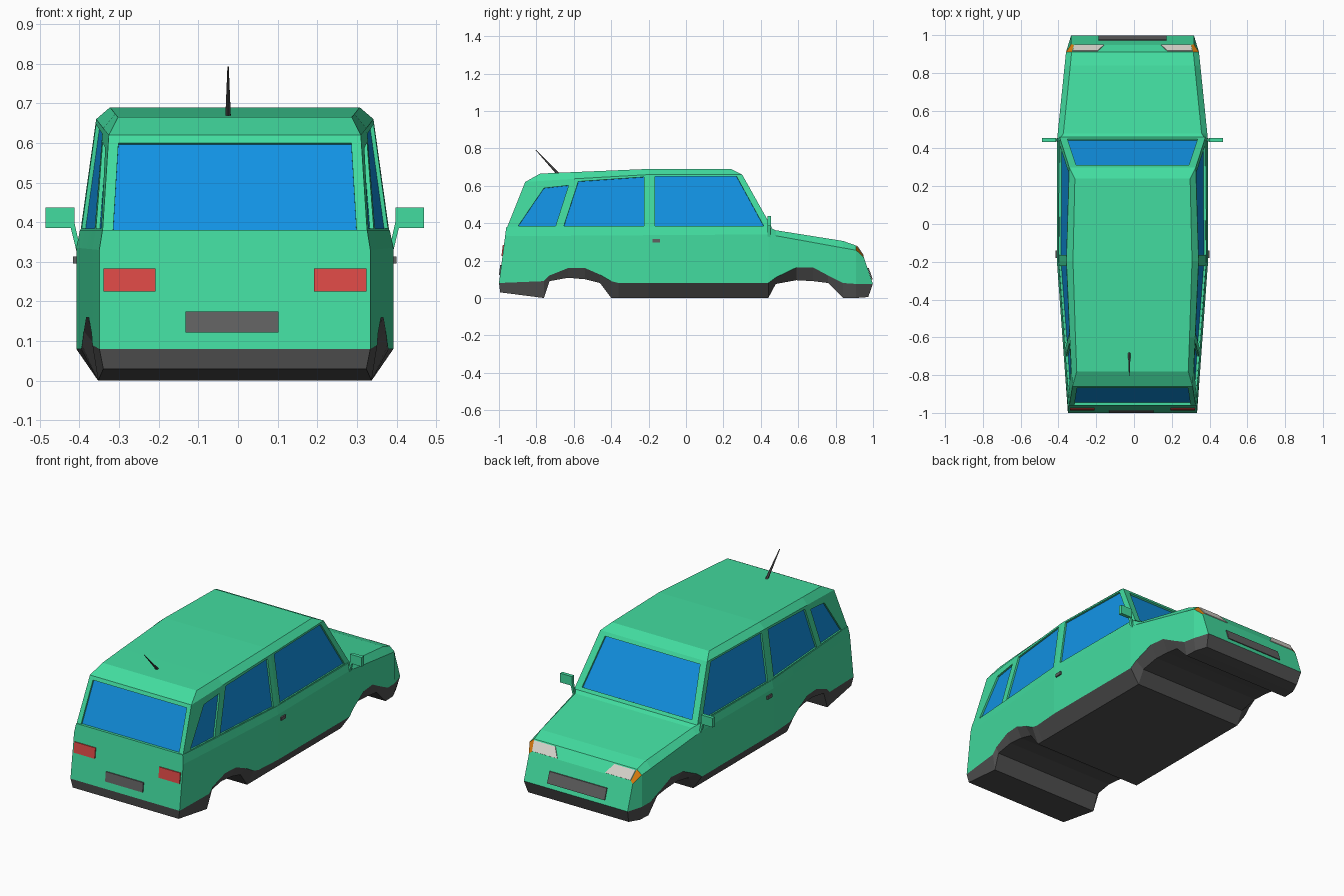
import bpy
import bmesh
from mathutils import Vector

cube = bpy.data.objects.get("Cube")
if cube:
    bpy.data.objects.remove(cube, do_unlink=True)

SHIFT = -0.008  # slight sideways offset of the whole shell


def material(name, r, g, b):
    m = bpy.data.materials.new(name)
    m.use_nodes = True
    m.diffuse_color = (r, g, b, 1)
    for node in m.node_tree.nodes:
        if node.type == "BSDF_PRINCIPLED":
            node.inputs["Base Color"].default_value = (r, g, b, 1)
    return m


GREEN = material("green paint", 0.055, 0.72, 0.35)
BLUE = material("blue glass", 0.006, 0.29, 0.78)
DARK = material("dark trim", 0.08, 0.08, 0.08)
GREY = material("grey plate", 0.12, 0.12, 0.12)
RED = material("red lamp", 0.7, 0.065, 0.06)
WHITE = material("white lamp", 0.7, 0.68, 0.62)
ORANGE = material("orange lamp", 0.7, 0.2, 0.004)


def finish(name, bm, mats):
    bmesh.ops.remove_doubles(bm, verts=bm.verts, dist=0.0005)
    bmesh.ops.recalc_face_normals(bm, faces=bm.faces)
    mesh = bpy.data.meshes.new(name)
    bm.to_mesh(mesh)
    bm.free()
    for m in mats:
        mesh.materials.append(m)
    ob = bpy.data.objects.new(name, mesh)
    ob.location.x = SHIFT
    bpy.context.collection.objects.link(ob)
    return ob


def face(bm, points, index=0):
    f = bm.faces.new([bm.verts.new(p) for p in points])
    f.material_index = index
    return f


def interp(table, y):
    for (a, fa), (b, fb) in zip(table, table[1:]):
        if y <= b:
            return fa + (fb - fa) * (y - a) / (b - a)
    return table[-1][1]


def prism(name, points, offset, mat):
    """Closed slab made from a polygon swept along a vector."""
    bm = bmesh.new()
    f = face(bm, points)
    top = bmesh.ops.extrude_face_region(bm, geom=[f])["geom"]
    bmesh.ops.translate(bm, vec=offset, verts=[v for v in top if isinstance(v, bmesh.types.BMVert)])
    return finish(name, bm, [mat])


# Lower body: lofted along y, with sill height and underside height per station
STATIONS = [(-1, .08, .03), (-.76, .09, 0), (-.73, .12, .09), (-.63, .16, .108),
            (-.54, .16, .1), (-.46, .125, .08), (-.4, .09, 0), (-.36, .08, 0),
            (-.2, .08, 0), (.44, .08, 0), (.48, .11, .075), (.59, .163, .095),
            (.68, .163, .09), (.76, .12, .08), (.84, .08, 0), (.91, .075, 0),
            (1, .075, .005)]
WIDTH = [(-1, .342), (-.2, .4), (.44, .4), (.91, .352), (1, .325)]
SHOULDER = [(-1, .33), (.44, .34), (.91, .255), (1, .215)]
TOP = [(-1, .38), (.44, .38), (.48, .362), (.87, .3), (.91, .28), (1, .225)]
TUCK = [(-1, .008), (.44, .01), (.48, .03), (.91, .03), (1, .015)]


def section(y, sill, under):
    w = interp(WIDTH, y)
    half = [(min(w - .01, .345), under), (w, sill), (w, interp(SHOULDER, y)),
            (w - interp(TUCK, y), interp(TOP, y))]
    slope = {-1: .13, 1: .35}.get(y, 0)  # both ends lean back
    return [(x, y * (1 - abs(z - .078) * slope), z) for x, z in half]


def flip(p):
    return (-p[0], p[1], p[2])


bm = bmesh.new()
rings = [section(*s) for s in STATIONS]
last = len(rings) - 2
for i, (a, b) in enumerate(zip(rings, rings[1:])):
    for side in (lambda p: p, flip):
        for j in range(3):
            lamp = i == last and j == 2
            face(bm, [side(p) for p in (a[j], b[j], b[j + 1], a[j + 1])],
                 1 if j == 0 else 2 if lamp else 0)
    for j in (0, 3):
        face(bm, [a[j], b[j], flip(b[j]), flip(a[j])], 1 if j == 0 else 0)
for ring in (rings[0], rings[-1]):
    for j in range(3):
        face(bm, [ring[j], ring[j + 1], flip(ring[j + 1]), flip(ring[j])], 1 if j == 0 else 0)
finish("lower_body", bm, [GREEN, DARK, ORANGE])

# Cabin: belt, roof edge and roof top rows, from the tail to the windscreen
BELT = [(.334, -.958, .375), (.353, -.675, .375), (.39, -.195, .375), (.386, .46, .375)]
EDGE = [(.318, -.86, .62), (.332, -.6, .637), (.35, -.195, .66), (.335, .3, .66)]
ROOF = [(.295, -.78, .665), (.302, -.6, .673), (.315, -.195, .69), (.305, .24, .69)]
# Window corners inside each side panel as (along, up) fractions
SIDE_WINDOWS = [[(.2, .035), (.91, .035), (.93, .87), (.44, .84)],
                [(.04, .035), (.94, .035), (.93, .96), (.07, .94)],
                [(.046, .035), (.94, .035), (.93, .965), (.06, .965)]]
REAR_WINDOW = [(.04, .015), (.96, .015), (.96, .92), (.04, .92)]
WINDSCREEN = [(.05, .06), (.95, .06), (.94, .93), (.06, .93)]


def window_panel(bm, corners, window):
    """Panel frame with a recessed glass pane."""
    a, b, c, d = [Vector(p) for p in corners]
    hole = [a.lerp(b, u).lerp(d.lerp(c, u), v) for u, v in window]
    n = (c - a).cross(d - b).normalized()
    if n.dot(a - Vector((0, -.2, .5))) > 0:
        n = -n
    pane = [p + n * .01 for p in hole]
    outer = [a, b, c, d]
    for k in range(4):
        m = (k + 1) % 4
        face(bm, [outer[k], outer[m], hole[m], hole[k]])
        face(bm, [hole[k], hole[m], pane[m], pane[k]])
    face(bm, pane, 1)


bm = bmesh.new()
for i in range(3):
    for side in (lambda p: p, flip):
        window_panel(bm, [side(p) for p in (BELT[i], BELT[i + 1], EDGE[i + 1], EDGE[i])],
                     SIDE_WINDOWS[i])
        face(bm, [side(p) for p in (EDGE[i], EDGE[i + 1], ROOF[i + 1], ROOF[i])])
    for row in (BELT, ROOF):
        face(bm, [row[i], row[i + 1], flip(row[i + 1]), flip(row[i])])
for k, window in ((0, REAR_WINDOW), (3, WINDSCREEN)):
    window_panel(bm, [flip(BELT[k]), BELT[k], EDGE[k], flip(EDGE[k])], window)
    face(bm, [flip(EDGE[k]), EDGE[k], ROOF[k], flip(ROOF[k])])
finish("cabin", bm, [GREEN, BLUE])


# Lamps, number plates, mirrors and door handles
def rear_y(z):
    return -1 + (z - .078) * .13


def front_y(z):
    return 1 - (z - .078) * .35


def end_plate(name, x0, x1, z0, z1, surface, out, mat):
    pts = [(x0, surface(z0), z0), (x1, surface(z0), z0), (x1, surface(z1), z1), (x0, surface(z1), z1)]
    prism(name, pts, (0, out, 0), mat)


end_plate("rear_number_plate", -.125, .11, .122, .175, rear_y, -.006, GREY)
end_plate("front_number_plate", -.18, .18, .1, .16, front_y, .006, GREY)

for s, label in ((1, "left"), (-1, "right")):
    end_plate(label + "_tail_lamp", s * .2, s * .332, .225, .283, rear_y, -.006, RED)
    prism(label + "_headlamp",
          [(s * .308, .946, .227), (s * .15, .946, .227), (s * .185, .914, .274), (s * .318, .914, .274)],
          (0, .004, .003), WHITE)
    prism(label + "_mirror",
          [(s * .405, .435, .385), (s * .478, .435, .385), (s * .478, .435, .437), (s * .405, .435, .437)],
          (0, .02, 0), GREEN)
    prism(label + "_mirror_stalk",
          [(s * .385, .437, .31), (s * .398, .437, .32), (s * .415, .437, .39), (s * .405, .437, .4)],
          (0, .016, 0), GREEN)
    prism(label + "_door_handle",
          [(s * .39, -.18, .296), (s * .39, -.14, .296), (s * .39, -.14, .314), (s * .39, -.18, .314)],
          (s * .018, 0, 0), GREY)

# Aerial: thin tapered rod leaning backwards
foot, tip = Vector((-.017, -.685, .665)), Vector((-.017, -.803, .792))
bpy.ops.mesh.primitive_cone_add(vertices=6, radius1=.008, radius2=.002, depth=(tip - foot).length,
                                location=(foot + tip) / 2 + Vector((SHIFT, 0, 0)))
aerial = bpy.context.object
aerial.name = "aerial"
aerial.rotation_euler = (tip - foot).to_track_quat("Z", "Y").to_euler()
aerial.data.materials.append(DARK)
